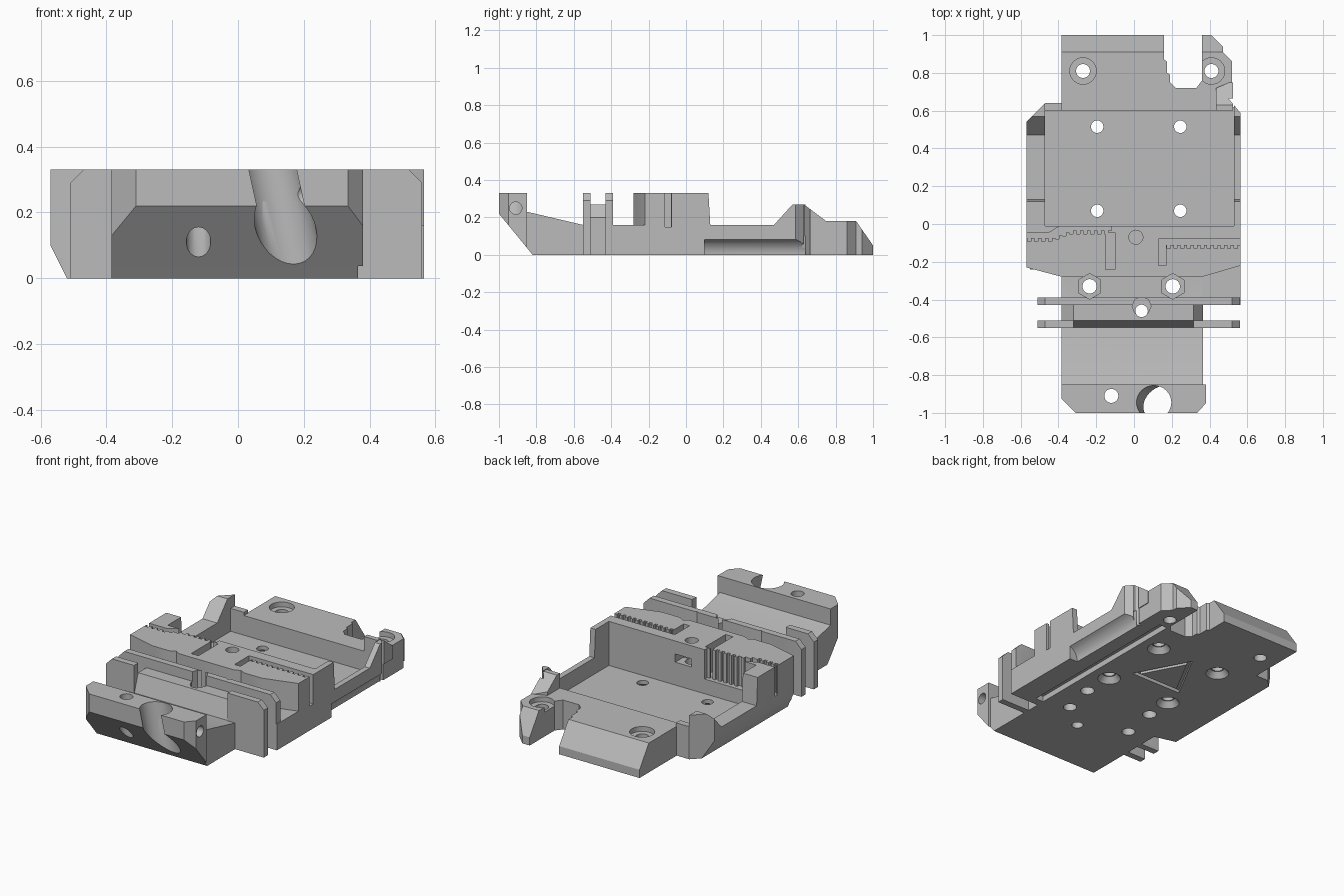
import bpy, bmesh, math
from mathutils import Matrix, Vector

cube = bpy.data.objects.get("Cube")
if cube:
    bpy.data.objects.remove(cube, do_unlink=True)

grey = bpy.data.materials.new("mid grey plastic")
grey.use_nodes = True
COLOR = (0.5, 0.5, 0.5, 1)
grey.diffuse_color = COLOR
grey.node_tree.nodes["Principled BSDF"].inputs["Base Color"].default_value = COLOR

parts, cutters = [], []


def add(name, bm, group):
    bmesh.ops.recalc_face_normals(bm, faces=bm.faces)
    mesh = bpy.data.meshes.new(name)
    bm.to_mesh(mesh)
    bm.free()
    mesh.materials.append(grey)
    obj = bpy.data.objects.new(name, mesh)
    bpy.context.scene.collection.objects.link(obj)
    group.append(obj)
    return obj


def prism(name, axis, pts, lo, hi, group=parts):
    """Extrude a profile along an axis: x takes (y, z), y takes (x, z), z takes (x, y)."""
    bm = bmesh.new()
    place = {"x": lambda a, b, t: (t, a, b),
             "y": lambda a, b, t: (a, t, b),
             "z": lambda a, b, t: (a, b, t)}[axis]
    face = bm.faces.new([bm.verts.new(place(a, b, lo)) for a, b in pts])
    grown = bmesh.ops.extrude_face_region(bm, geom=[face])
    moved = [v for v in grown["geom"] if isinstance(v, bmesh.types.BMVert)]
    bmesh.ops.translate(bm, verts=moved, vec=place(0, 0, hi - lo))
    return add(name, bm, group)


def box(name, x, y, z, group=parts):
    rect = [(x[0], y[0]), (x[1], y[0]), (x[1], y[1]), (x[0], y[1])]
    return prism(name, "z", rect, z[0], z[1], group)


def hole(name, start, end, r, r_end=None, sides=32):
    a, b = Vector(start), Vector(end)
    turn = (b - a).to_track_quat("Z", "Y").to_matrix().to_4x4()
    bm = bmesh.new()
    bmesh.ops.create_cone(bm, cap_ends=True, segments=sides, radius1=r,
                          radius2=r if r_end is None else r_end, depth=(b - a).length,
                          matrix=Matrix.Translation((a + b) / 2) @ turn)
    return add(name, bm, cutters)


# Recessed floor and belt block
box("floor_plate", (-.57, .565), (-.24, .62), (0, .06))
prism("belt_block", "z", [(-.57, -.23), (-.38, -.28), (.36, -.28), (.565, -.22),
                          (.565, -.01), (-.57, -.01)], 0, .33)
box("right_strip", (.36, .565), (-.43, -.215), (0, .16))

# Side walls with the raised rear peaks
wall = [(-.02, 0), (-.02, .33), (.12, .33), (.13, .16), (.47, .16), (.57, .27), (.64, .27), (.64, 0)]
prism("right_wall", "x", wall, -.57, -.47)
prism("left_wall", "x", wall, .53, .565)
box("right_wall_return", (-.48, -.38), (.6, .64), (0, .2))
prism("rib", "x", [(.6, .1), (.6, .27), (.63, .27), (.75, .18), (.75, .1)], .43, .525)

# Rear plate with a notch that leaves an ear
prism("rear_plate", "z", [(-.385, .6), (-.385, 1), (.16, 1), (.16, .87), (.175, .86), (.175, .8),
                          (.19, .79), (.19, .75), (.22, .72), (.33, .72), (.36, .76), (.36, 1),
                          (.41, 1), (.47, .94), (.47, .91), (.52, .86), (.52, .6)], 0, .18)

# Front plate and nose block
prism("front_plate", "x", [(-.82, 0), (-.9, .1), (-.87, .235), (-.55, .16), (-.27, .16), (-.27, 0)],
      -.385, .365)
prism("nose_block", "x", [(-1, .22), (-1, .33), (-.85, .33), (-.85, .037)], -.385, .38)

# Fins
rear_fin = [(-.51, 0), (-.51, .29), (-.47, .33), (.52, .33), (.56, .29), (.56, 0)]
prism("rear_fin", "y", rear_fin, -.43, -.39)
prism("front_fin_right", "y", [(-.51, 0), (-.51, .29), (-.47, .33), (-.32, .33), (-.32, 0)], -.55, -.51)
prism("front_fin_left", "y", [(.56, 0), (.56, .29), (.52, .33), (.315, .33), (.315, 0)], -.55, -.51)
prism("saddle", "x", [(-.55, .15), (-.51, .27), (-.42, .27), (-.42, .15)], -.32, .315)
for name, inner, outer in (("saddle_side_right", -.32, -.385), ("saddle_side_left", .315, .365)):
    prism(name, "y", [(inner, .15), (inner, .27), (outer, .2), (outer, .15)], -.51, -.43)

# Edge bevels
prism("lower_side_bevel", "y", [(-.6, .16), (-.51, -.02), (-.6, -.02)], -.4, .7, cutters)
prism("rear_bevel", "x", [(.91, .18), (.91, .25), (1.05, .25), (1.05, -.022)], -.6, .6, cutters)
for name, tri in (("right_peak_bevel", [(-.6, .51), (-.44, .67), (-.6, .67)]),
                  ("left_peak_bevel", [(.59, .556), (.5, .664), (.59, .664)]),
                  ("rib_bevel", [(.42, .749), (.42, .755), (.528, .755), (.528, .6)])):
    low = .18 if name == "rib_bevel" else -.1
    if name == "rib_bevel":
        tri = [(.4, .6), (.435, .6), (.435, .72), (.53, .76), (.4, .76)]
    prism(name, "z", tri, low, .5, cutters)
prism("nose_corner_right", "z", [(-.4, -.91), (-.29, -1.02), (-.4, -1.02)], .0, .5, cutters)
prism("nose_corner_left", "z", [(.4, -.928), (.316, -1.02), (.4, -1.02)], .0, .5, cutters)

# Scoop and groove under the left side
hole("side_scoop", (.6, .1, 0), (.6, .64, 0), .09)
box("under_groove", (.365, .42), (-.38, .73), (-.1, .035), cutters)

# Screw holes
for x in (-.195, .245):
    for y in (.07, .515):
        hole("screw_hole", (x, y, -.1), (x, y, .3), .033)
        hole("screw_sink", (x, y, -.005), (x, y, .035), .07, .04)
for x in (-.27, .41):
    hole("ear_hole", (x, .81, -.1), (x, .81, .3), .037)
    hole("ear_bore", (x, .81, .15), (x, .81, .3), .07)
for x in (-.235, .205):
    hole("nut_hole", (x, -.33, -.1), (x, -.33, .4), .038)
    hole("nut_pocket", (x, -.33, .1), (x, -.33, .4), .068, sides=6)
for x, y in ((.25, -.12), (-.2, -.1)):
    hole("blind_hole", (x, y, -.05), (x, y, .1), .04)
hole("block_hole", (.01, -.07, .1), (.01, -.07, .4), .037)
box("nut_window", (-.03, .08), (-.09, .02), (.2, .25), cutters)
hole("saddle_hole", (.04, -.46, -.1), (.04, -.46, .27), .033)
hole("saddle_funnel", (.04, -.435, .2), (.04, -.435, .4), .05, sides=8)

# Nose openings
hole("nose_hole", (-.12, -.91, -.1), (-.12, -.91, .5), .037)
hole("leaning_channel", (.09, -.945, .4), (.185, -.945, -.03), .09)
hole("nose_side_hole", (.15, -.91, .25), (.45, -.91, .25), .033)


# Toothed belt slots, with teeth along the front side
def belt_slot(name, x0, x1, front, back):
    lower, upper = [], []
    count = round((x1 - x0) / .036)
    step = (x1 - x0) / count
    for i in range(count):
        x = x0 + i * step
        y = front(x)
        lower += [(x, y), (x + step * .5, y), (x + step * .5, y + .018), (x + step, y + .018)]
        upper += [(x, back(x))]
    upper.append((x1, back(x1)))
    prism(name, "z", lower + upper[::-1], .15, .5, cutters)


def rise(x):
    return min(max((x + .45) / .1, 0), 1) * .04


belt_slot("belt_slot_right", -.6, -.12, lambda x: -.092 + rise(x), lambda x: -.047 + rise(x) * 1.6)
belt_slot("belt_slot_left", .14, .6, lambda x: -.13, lambda x: -.078)
box("belt_end_right", (-.15, -.1), (-.24, -.045), (.15, .5), cutters)
box("belt_end_left", (.13, .17), (-.22, -.08), (.15, .5), cutters)

# Triangle groove on the underside
prism("triangle_groove", "z", [(.18, .2), (-.17, .2), (.005, .53)], -.05, .02, cutters)


def bounds(obj):
    return [(min(v.co[i] for v in obj.data.vertices), max(v.co[i] for v in obj.data.vertices))
            for i in range(3)]


# Cut every part with each opening that reaches it
for part in parts:
    reach = bounds(part)
    for cutter in cutters:
        if all(c[0] < p[1] and c[1] > p[0] for c, p in zip(bounds(cutter), reach)):
            mod = part.modifiers.new("cut", "BOOLEAN")
            mod.operation = "DIFFERENCE"
            mod.solver = "EXACT"
            mod.object = cutter
bpy.context.view_layer.update()
graph = bpy.context.evaluated_depsgraph_get()
cut_meshes = [bpy.data.meshes.new_from_object(p.evaluated_get(graph)) for p in parts]
for part, mesh in zip(parts, cut_meshes):
    part.modifiers.clear()
    part.data = mesh
for cutter in cutters:
    bpy.data.objects.remove(cutter, do_unlink=True)

prism("triangle_island", "z", [(.14, .225), (-.13, .225), (.005, .48)], 0, .03)

# Smooth round openings, keep edges sharp
bpy.ops.object.select_all(action="DESELECT")
for part in parts:
    part.select_set(True)
bpy.context.view_layer.objects.active = parts[0]
bpy.ops.object.shade_smooth_by_angle(angle=math.radians(30))
